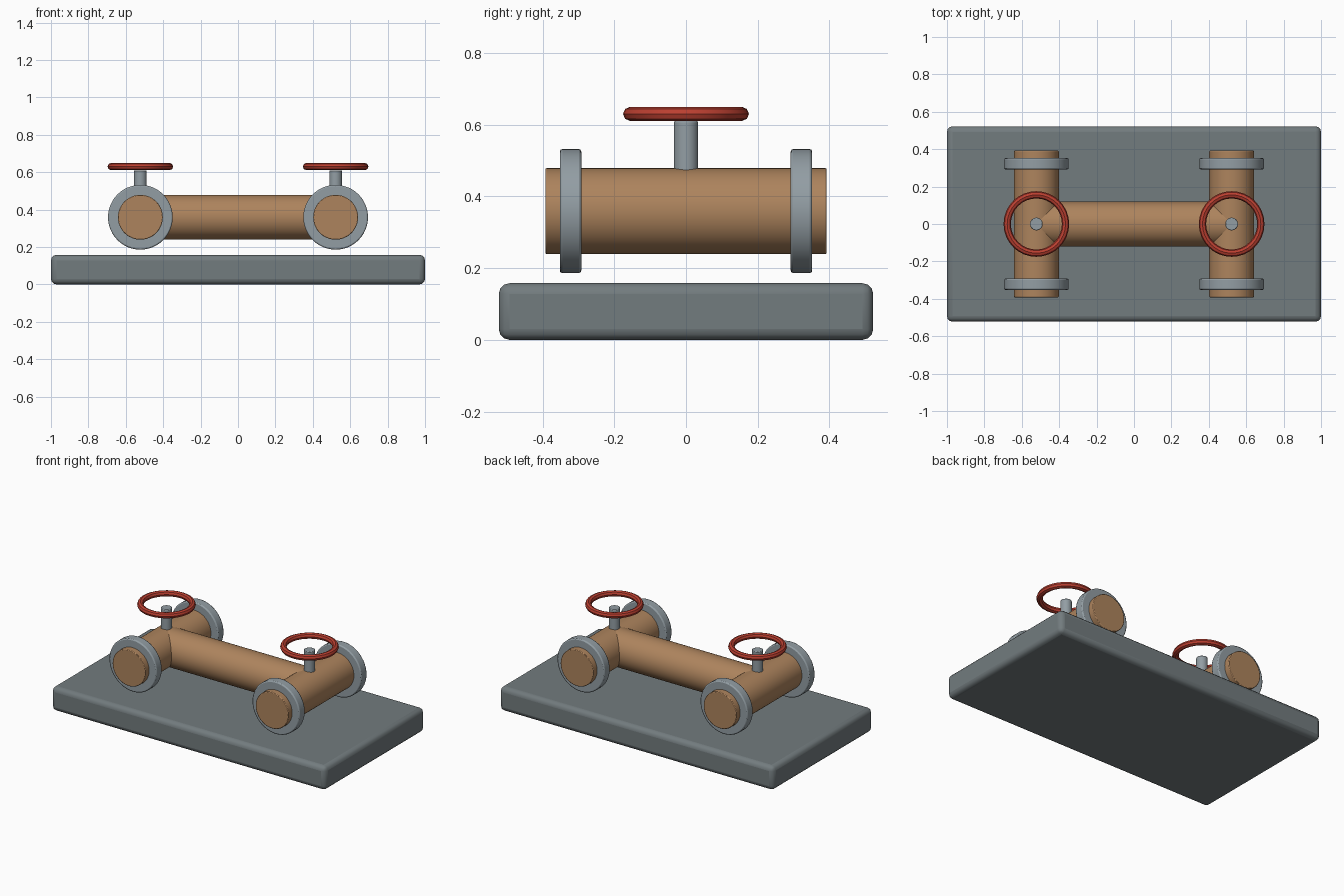
import bpy
from math import pi, radians

if "Cube" in bpy.data.objects:
    bpy.data.objects.remove(bpy.data.objects["Cube"])


def material(name, color):
    m = bpy.data.materials.new(name)
    m.diffuse_color = (*color, 1)
    m.use_nodes = True
    m.node_tree.nodes["Principled BSDF"].inputs["Base Color"].default_value = m.diffuse_color
    return m


COPPER = material("copper", (0.42, 0.23, 0.11))
RED = material("red_paint", (0.50, 0.05, 0.03))
STEEL = material("steel", (0.29, 0.34, 0.37))
SLATE = material("slate", (0.17, 0.20, 0.21))


def finish(name, mat, bevel=0, segments=2):
    ob = bpy.context.object
    ob.name = name
    ob.data.materials.append(mat)
    if bevel:
        bpy.ops.object.transform_apply(location=False, rotation=False, scale=True)
        mod = ob.modifiers.new("bevel", 'BEVEL')
        mod.width, mod.segments = bevel, segments
        mod.limit_method, mod.angle_limit = 'ANGLE', radians(40)
    bpy.ops.object.shade_smooth_by_angle(angle=radians(35))


def cylinder(name, radius, length, loc, mat, rot=(0, 0, 0), bevel=0):
    bpy.ops.mesh.primitive_cylinder_add(vertices=48, radius=radius, depth=length,
                                        location=loc, rotation=rot)
    finish(name, mat, bevel)


PIPE_Z, PIPE_X = 0.359, 0.522
ALONG_X, ALONG_Y = (0, pi / 2, 0), (pi / 2, 0, 0)

# Base slab
bpy.ops.mesh.primitive_cube_add(size=1, location=(0, 0, 0.079))
bpy.context.object.scale = (2, 1.044, 0.158)
finish("base_slab", SLATE, 0.03, 3)

# Connecting pipe
cylinder("main_pipe", 0.12, 2 * PIPE_X, (0, 0, PIPE_Z), COPPER, ALONG_X)

for side, x in (("left", -PIPE_X), ("right", PIPE_X)):
    # Cross pipe with a flange near each end
    cylinder(side + "_cross_pipe", 0.12, 0.784, (x, 0, PIPE_Z), COPPER, ALONG_Y, 0.004)
    for end, y in (("front", -0.322), ("back", 0.322)):
        cylinder(f"{side}_{end}_flange", 0.173, 0.06, (x, y, PIPE_Z), STEEL, ALONG_Y, 0.007)
    # Valve stem and hand wheel
    cylinder(side + "_valve_stem", 0.034, 0.25, (x, 0, 0.485), STEEL, bevel=0.004)
    bpy.ops.mesh.primitive_torus_add(major_segments=32, minor_segments=8,
                                     major_radius=0.156, minor_radius=0.0195,
                                     location=(x, 0, 0.63))
    finish(side + "_hand_wheel", RED)
